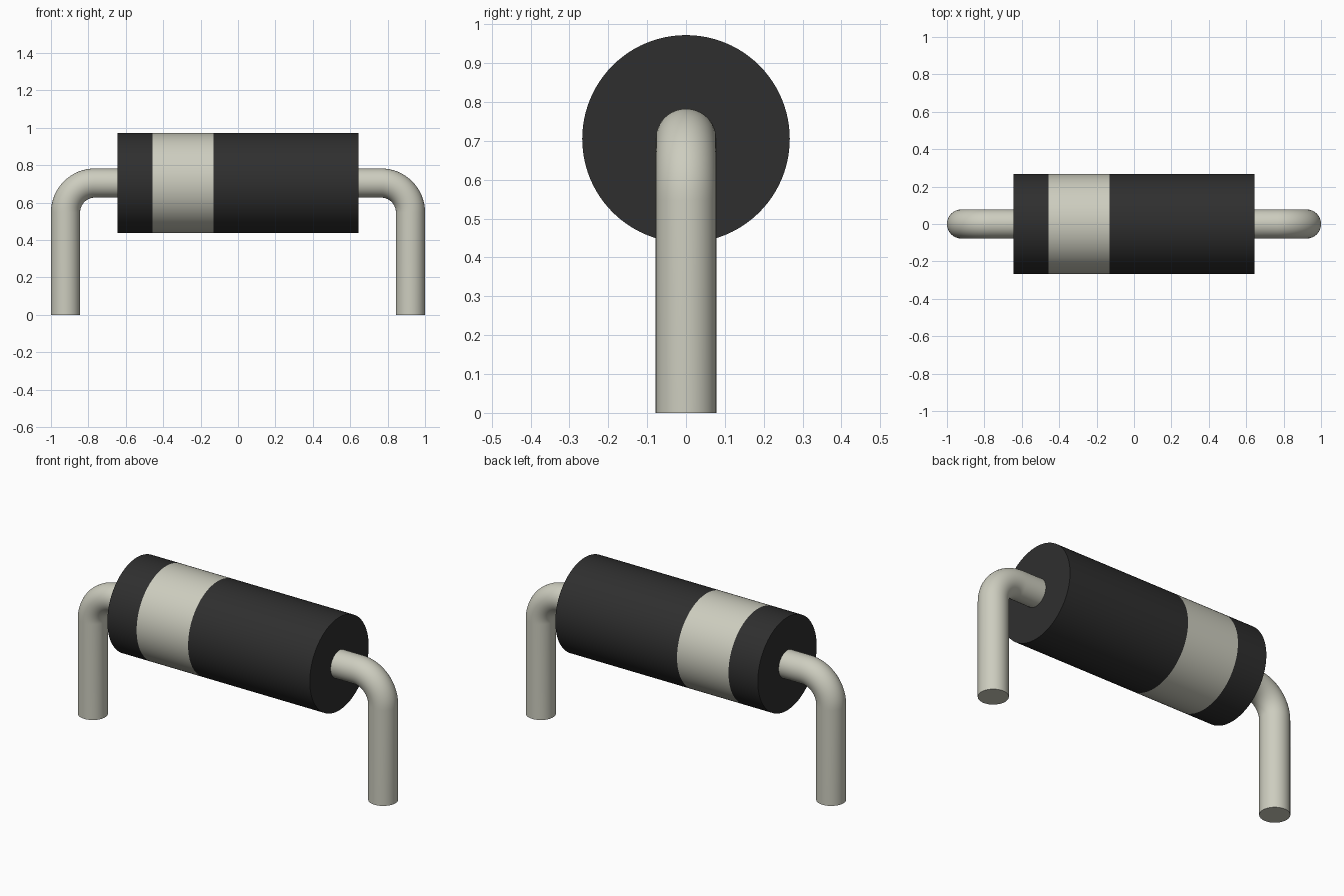
import bpy, bmesh, math
from mathutils import Vector

cube = bpy.data.objects.get("Cube")
if cube:
    bpy.data.objects.remove(cube, do_unlink=True)

AXIS_Z = 0.705
BODY_R, BODY_HALF = 0.267, 0.643
BAND = (-0.457, -0.13)
LEAD_R, LEAD_X, BEND_R = 0.078, 0.922, 0.157


def make_material(name, color):
    mat = bpy.data.materials.new(name)
    mat.use_nodes = True
    mat.diffuse_color = (*color, 1)
    bsdf = next(n for n in mat.node_tree.nodes if n.type == 'BSDF_PRINCIPLED')
    bsdf.inputs["Base Color"].default_value = (*color, 1)
    return mat


black = make_material("black_plastic", (0.028, 0.028, 0.028))
metal = make_material("pale_metal", (0.61, 0.61, 0.52))


def sweep(name, path, radius, sides, materials):
    """Capped round tube along a path lying in the xz plane."""
    bm = bmesh.new()
    rings = []
    for i, p in enumerate(path):
        before, after = path[max(i - 1, 0)], path[min(i + 1, len(path) - 1)]
        tangent = (after - before).normalized()
        side = Vector((0, 1, 0))
        up = tangent.cross(side)
        angles = [math.tau * k / sides for k in range(sides)]
        rings.append([bm.verts.new(p + radius * (side * math.cos(a) + up * math.sin(a)))
                      for a in angles])
    for a, b in zip(rings, rings[1:]):
        for k in range(sides):
            n = (k + 1) % sides
            bm.faces.new((a[k], a[n], b[n], b[k]))
    bm.faces.new(rings[0])
    bm.faces.new(rings[-1])
    bmesh.ops.recalc_face_normals(bm, faces=bm.faces)
    mesh = bpy.data.meshes.new(name)
    bm.to_mesh(mesh)
    bm.free()
    for m in materials:
        mesh.materials.append(m)
    obj = bpy.data.objects.new(name, mesh)
    bpy.context.collection.objects.link(obj)
    bpy.ops.object.select_all(action='DESELECT')
    obj.select_set(True)
    bpy.context.view_layer.objects.active = obj
    bpy.ops.object.shade_smooth_by_angle(angle=math.radians(35))
    return obj


# Cylindrical body, with the marker band coloured by position along its axis
stations = (-BODY_HALF, *BAND, BODY_HALF)
body = sweep("body", [Vector((x, 0, AXIS_Z)) for x in stations], BODY_R, 96, [black, metal])
for face in body.data.polygons:
    face.material_index = int(BAND[0] < face.center.x < BAND[1])

# Bent wire leads, one on each end
for label, s in (("left", 1), ("right", -1)):
    bend_x, bend_z = LEAD_X - BEND_R, AXIS_Z - BEND_R
    path = [Vector((s * (BODY_HALF - 0.02), 0, AXIS_Z))]
    for i in range(17):
        a = math.pi / 2 * (1 - i / 16)
        path.append(Vector((s * (bend_x + BEND_R * math.cos(a)), 0,
                            bend_z + BEND_R * math.sin(a))))
    path.append(Vector((s * LEAD_X, 0, 0)))
    sweep(label + "_lead", path, LEAD_R, 48, [metal])
